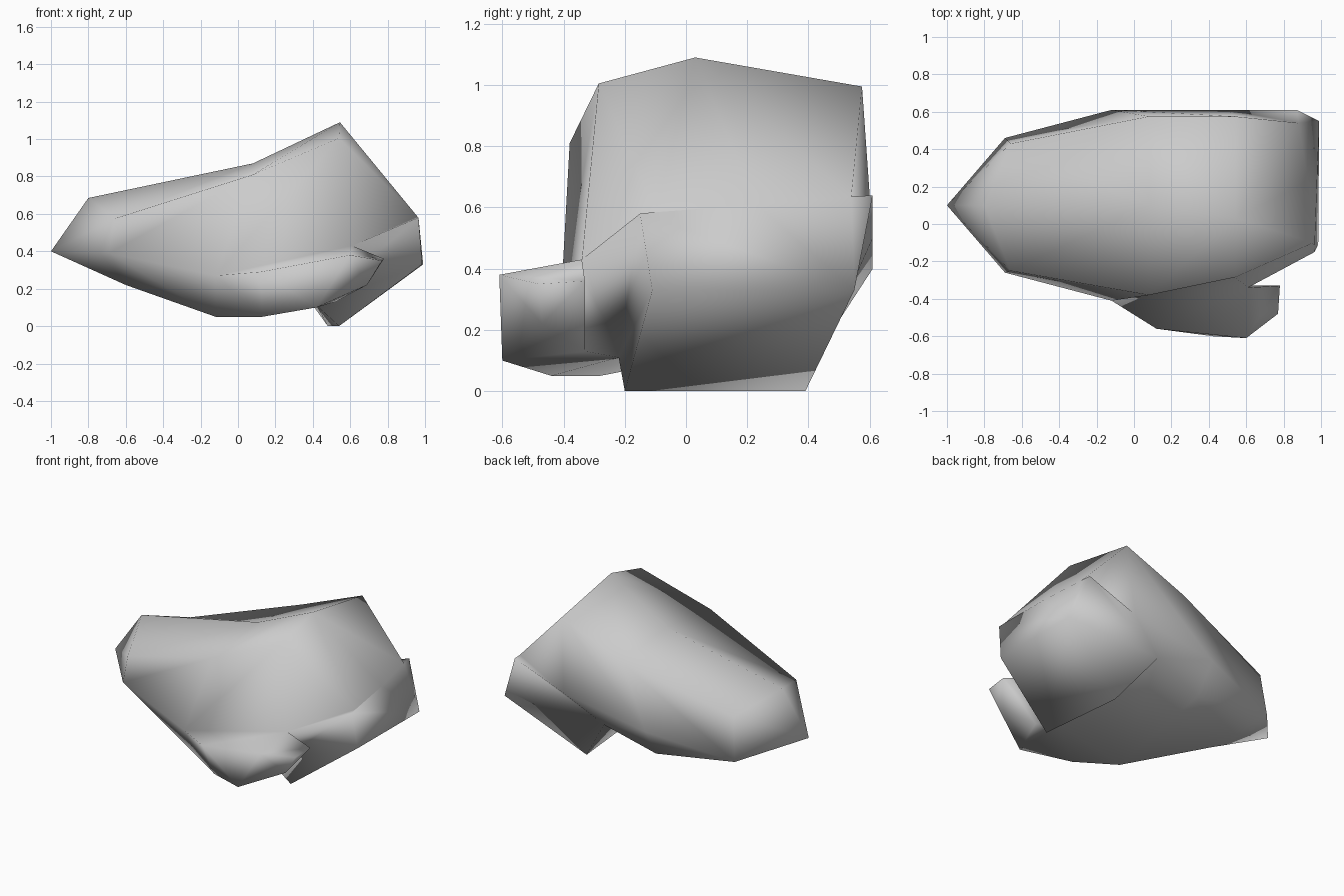
import bpy, bmesh

cube = bpy.data.objects.get("Cube")
if cube:
    bpy.data.objects.remove(cube)

grey = bpy.data.materials.new("plain grey")
grey.use_nodes = True
colour = (0.6, 0.6, 0.6, 1)
grey.diffuse_color = colour
grey.node_tree.nodes["Principled BSDF"].inputs["Base Color"].default_value = colour

bm = bmesh.new()


def points(coords):
    return [bm.verts.new(c) for c in coords]


def loft(first, second, rising, gap=None):
    """Join two rings with triangles; rising panels split the other way, the gap stays open."""
    for i in range(len(first)):
        j = (i + 1) % len(first)
        if i == gap:
            continue
        if i in rising:
            bm.faces.new((first[i], first[j], second[i]))
            bm.faces.new((first[j], second[j], second[i]))
        else:
            bm.faces.new((first[i], first[j], second[j]))
            bm.faces.new((first[i], second[j], second[i]))


# Cross-sections, each: top, upper front, mid front, low front, low back, mid back, upper back
tip = bm.verts.new((-1, .1, .4))
fingers = points([(-.8, .1, .685), (-.66, -.25, .575), (-.69, -.26, .39), (-.6, .02, .22),
                  (-.6, .25, .22), (-.69, .46, .29), (-.66, .43, .58)])
palm = points([(.08, .1, .87), (.08, -.38, .81), (-.12, -.41, .27), (-.12, -.28, .05),
               (-.11, .48, .2), (-.12, .61, .4), (.08, .575, .81)])
heel = points([(.545, .03, 1.09), (.54, -.285, 1.005), (.61, -.34, .43), (.42, -.22, .11),
               (.25, .53, .32), (.5, .61, .5), (.54, .575, .995)])
wrist = points([(.93, .23, .61), (.96, -.1, .585), (.965, -.15, .58), (.985, -.11, .33),
                (.99, .55, .33), (.87, .61, .64), (.88, .54, .635)])

# Mitten body, leaving open panels for the thumb and the wrist stub
for i in range(7):
    bm.faces.new((tip, fingers[i], fingers[(i + 1) % 7]))
loft(fingers, palm, {0, 1, 4})
loft(palm, heel, {0, 1, 4}, gap=2)
loft(heel, wrist, {1, 2, 6}, gap=3)

# Wrist stub and its closed end
end_top, end_low, end_back = heel[2:5]
stub_front, stub_back = points([(.54, -.2, 0), (.48, .39, 0)])
bm.faces.new(wrist)
for face in ((wrist[3], stub_front, wrist[4]), (stub_front, stub_back, wrist[4]),
             (end_low, stub_front, wrist[3]), (end_back, wrist[4], stub_back),
             (end_low, end_back, stub_back), (end_low, stub_back, stub_front)):
    bm.faces.new(face)

# Thumb growing from the open panel
root_top, root_low = palm[2:4]
a1, b1, a2, b2 = points([(.12, -.56, .29), (.13, -.44, .05), (.6, -.61, .38), (.42, -.6, .1)])
a3, b3, c3, d3 = points([(.77, -.48, .35), (.69, -.47, .22), (.52, -.33, .13), (.78, -.33, .36)])
for face in ((root_top, root_low, b1, a1), (a1, b1, b2, a2), (a2, b2, b3), (a2, b3, a3),
             (a3, b3, d3), (b3, c3, d3), (root_top, a1, heel[1]), (a1, end_top, heel[1]),
             (root_top, heel[1], palm[1]), (a1, a2, end_top), (a2, a3, d3, end_top),
             (root_low, end_low, b1), (b1, end_low, b2), (b2, end_low, c3), (b2, c3, b3),
             (end_top, d3, c3, end_low)):
    if face != (root_top, heel[1], palm[1]) and heel[1] not in face:
        bm.faces.new(face)
bm.faces.new((root_top, a1, end_top))

bmesh.ops.recalc_face_normals(bm, faces=bm.faces)
mesh = bpy.data.meshes.new("mitten_hand")
bm.to_mesh(mesh)
bm.free()
mesh.materials.append(grey)
hand = bpy.data.objects.new("mitten_hand", mesh)
bpy.context.collection.objects.link(hand)
mesh.shade_smooth()
